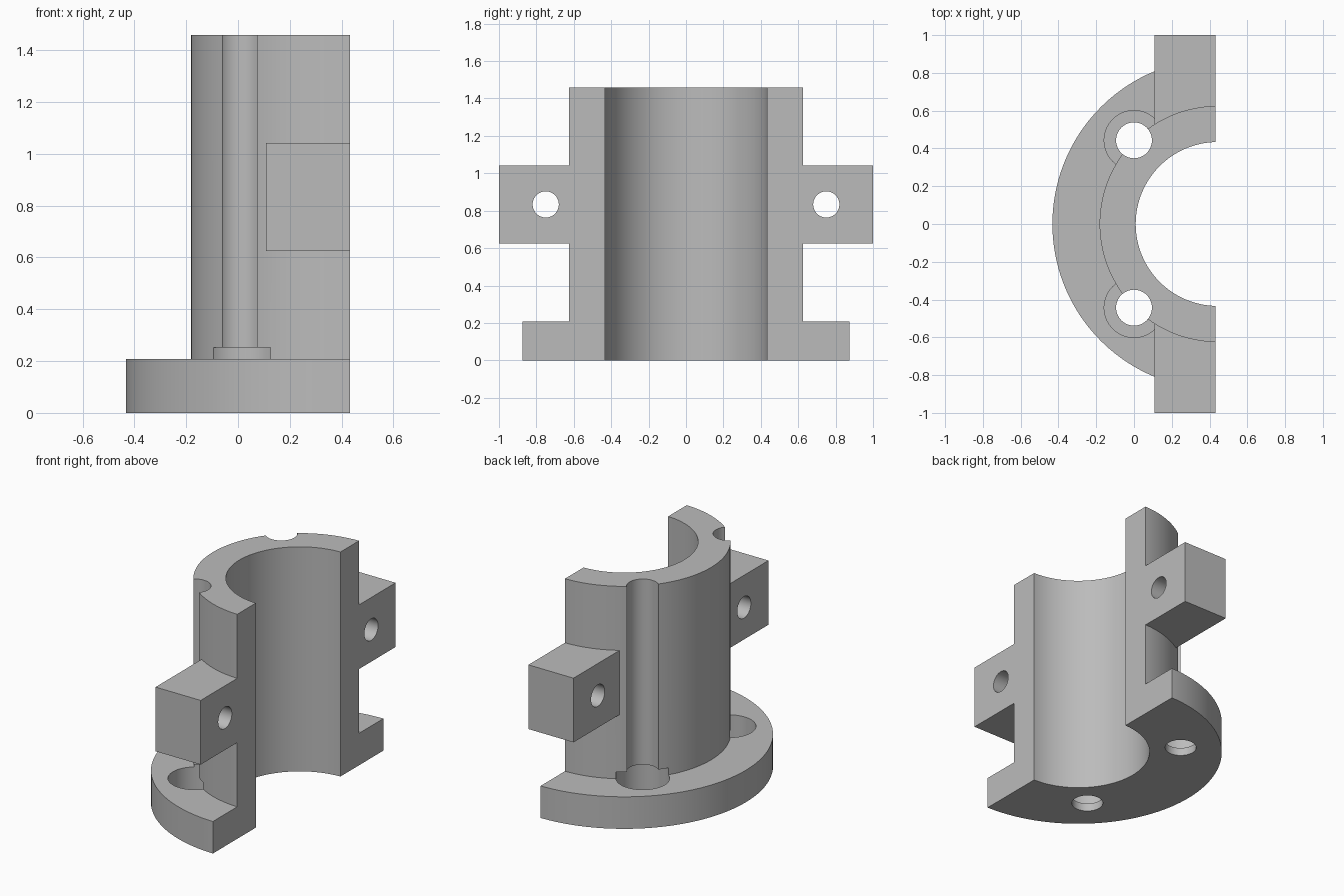
import bpy
import math
from mathutils import Matrix

cube = bpy.data.objects.get("Cube")
if cube:
    bpy.data.objects.remove(cube, do_unlink=True)

AXIS_X = 0.443     # centre line of the bore
CUT_X = 0.432      # flat mating face
FLANGE_H = 0.208
TOP = 1.458
BOLT_Y = 0.443
TAB_Z = (0.625, 1.042)

grey = bpy.data.materials.new("plain grey")
grey.use_nodes = True
grey.diffuse_color = (0.5, 0.5, 0.5, 1)
grey.node_tree.nodes["Principled BSDF"].inputs["Base Color"].default_value = (0.5, 0.5, 0.5, 1)


def cylinder(name, x, y, radius, z0, z1, sides):
    bpy.ops.mesh.primitive_cylinder_add(vertices=sides, radius=radius, depth=z1 - z0,
                                        location=(x, y, (z0 + z1) / 2))
    bpy.context.object.name = name
    return bpy.context.object


def box(name, xs, ys, zs):
    bpy.ops.mesh.primitive_cube_add(size=1)
    ob = bpy.context.object
    ob.name = name
    size = [b - a for a, b in (xs, ys, zs)]
    centre = [(a + b) / 2 for a, b in (xs, ys, zs)]
    ob.data.transform(Matrix.Translation(centre) @ Matrix.Diagonal((*size, 1)))
    return ob


def combine(target, tool, operation):
    mod = target.modifiers.new(operation.lower(), "BOOLEAN")
    mod.operation = operation
    mod.solver = "EXACT"
    mod.object = tool
    bpy.context.view_layer.objects.active = target
    bpy.ops.object.modifier_apply(modifier=mod.name)
    bpy.data.objects.remove(tool, do_unlink=True)


# Flange and sleeve
body = cylinder("split_sleeve_with_flange", AXIS_X, 0, 0.875, 0, FLANGE_H, 160)
combine(body, cylinder("sleeve", AXIS_X, 0, 0.625, 0.05, TOP, 128), "UNION")

# Clamping tabs on both sides
for side in (-1, 1):
    ys = sorted((side * 0.5, side))
    combine(body, box("clamp_tab", (0.108, 0.6), ys, TAB_Z), "UNION")

# Bore and flat mating face
combine(body, cylinder("bore", AXIS_X, 0, 0.434, -0.1, TOP + 0.1, 128), "DIFFERENCE")
combine(body, box("mating_cut", (CUT_X, 2), (-2, 2), (-1, 2)), "DIFFERENCE")

for side in (-1, 1):
    # Bolt channel, with a wider seat for the bolt head
    y = side * BOLT_Y
    combine(body, cylinder("bolt_channel", 0, y, 0.095, -0.1, TOP + 0.1, 48), "DIFFERENCE")
    combine(body, cylinder("bolt_seat", 0, y, 0.158, 0.052, 0.253, 64), "DIFFERENCE")
    # Cross hole through the tab
    hole = cylinder("tab_hole", 0, 0, 0.07, -0.5, 0.5, 48)
    hole.matrix_world = (Matrix.Translation((0.27, side * 0.75, sum(TAB_Z) / 2))
                         @ Matrix.Rotation(math.pi / 2, 4, "Y"))
    bpy.context.view_layer.update()
    combine(body, hole, "DIFFERENCE")

# Finish
body.data.transform(body.matrix_world)
body.matrix_world = Matrix.Identity(4)
body.data.materials.clear()
body.data.materials.append(grey)
bpy.ops.object.select_all(action="DESELECT")
body.select_set(True)
bpy.context.view_layer.objects.active = body
bpy.ops.object.shade_smooth_by_angle(angle=math.radians(30))
